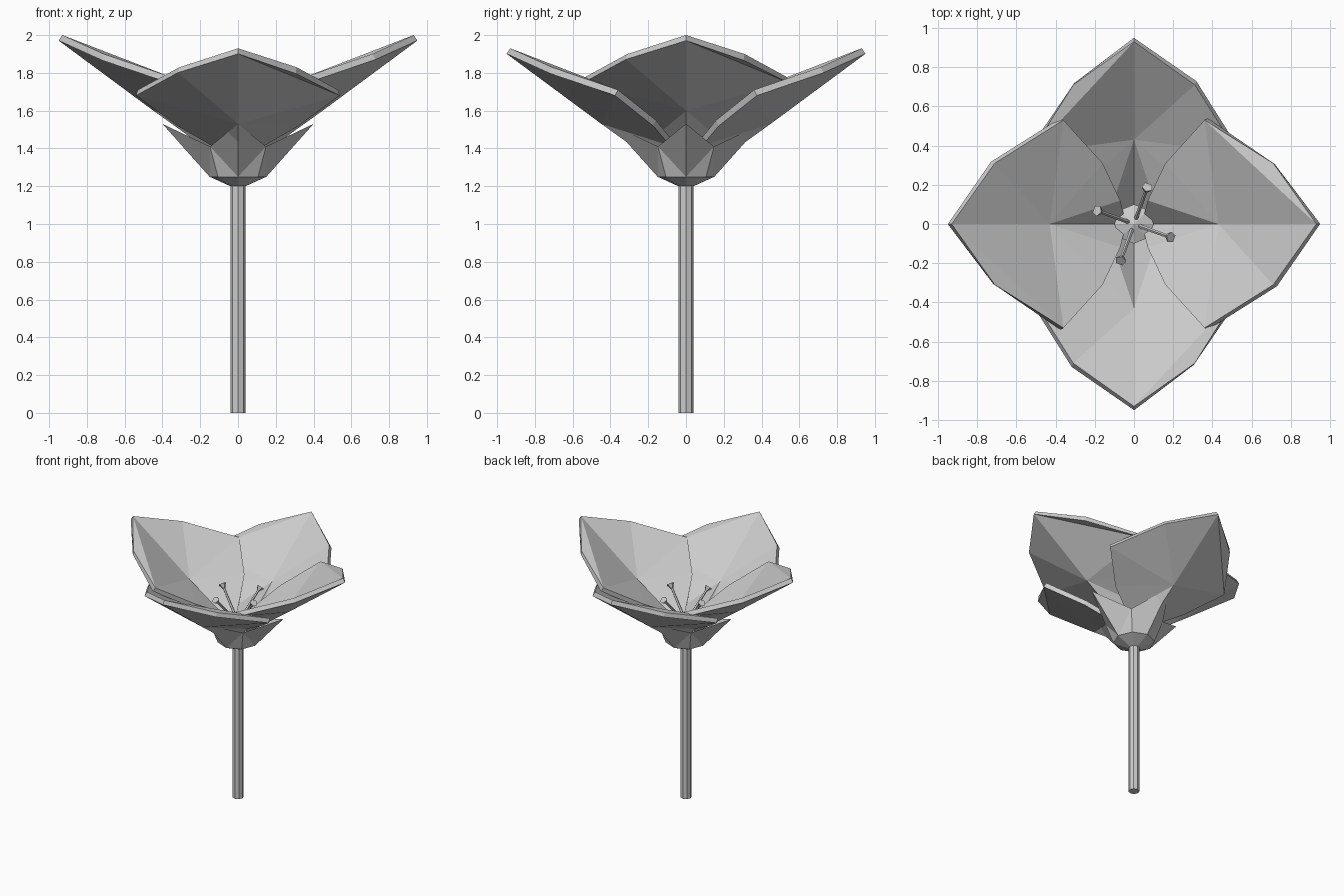
import bpy
import bmesh
from math import cos, sin, pi, radians
from mathutils import Vector, Matrix

cube = bpy.data.objects.get("Cube")
if cube:
    bpy.data.objects.remove(cube, do_unlink=True)

grey = bpy.data.materials.new("pale_grey")
grey.use_nodes = True
COLOUR = (0.6, 0.6, 0.6, 1)
grey.diffuse_color = COLOUR
grey.node_tree.nodes["Principled BSDF"].inputs["Base Color"].default_value = COLOUR


def add_object(name, bm):
    mesh = bpy.data.meshes.new(name)
    bm.to_mesh(mesh)
    bm.free()
    mesh.materials.append(grey)
    obj = bpy.data.objects.new(name, mesh)
    bpy.context.collection.objects.link(obj)
    return obj


def from_faces(name, points, faces):
    bm = bmesh.new()
    verts = [bm.verts.new(p) for p in points]
    for face in faces:
        bm.faces.new([verts[i] for i in face])
    return add_object(name, bm)


def add_rod(bm, start, end, r1, r2, sides):
    axis = end - start
    turn = axis.to_track_quat('Z', 'Y').to_matrix().to_4x4()
    bmesh.ops.create_cone(bm, cap_ends=True, segments=sides, radius1=r1, radius2=r2,
                          depth=axis.length,
                          matrix=Matrix.Translation((start + end) / 2) @ turn)


def polar(radius, angle, z):
    return Vector((radius * cos(angle), radius * sin(angle), z))


# Stem
bm = bmesh.new()
add_rod(bm, Vector((0, 0, 0)), Vector((0, 0, 1.21)), 0.04, 0.04, 8)
add_object("stem", bm)

# Calyx: a shallow cup with four pointed sepals
points = [polar(0.04, k * pi / 4, 1.2) for k in range(8)]
points += [polar(0.15, k * pi / 4, 1.25) for k in range(8)]
points += [polar(0.4, k * pi / 4, 1.53) if k % 2 == 0 else polar(0.21, k * pi / 4, 1.41)
           for k in range(8)]
faces = [list(range(7, -1, -1))]
for k in range(8):
    n = (k + 1) % 8
    faces.append((k, n, 8 + n, 8 + k))
    if k % 2 == 0:
        faces += [(8 + k, 8 + n, 16 + n), (8 + k, 16 + n, 16 + k)]
    else:
        faces += [(8 + k, 8 + n, 16 + k), (8 + n, 16 + n, 16 + k)]
from_faces("calyx", points, faces)

# Petals: folded along the middle, the side pair sits above the front and back pair
base, crease, tip = (0.04, 0, 1.28), (0.43, 0, 1.56), (0.93, 0, 1.93)
edge = [(0.07, 0.12, 1.44), (0.16, 0.31, 1.55), (0.36, 0.53, 1.71), (0.71, 0.31, 1.83)]
petal_points = [base, crease, tip] + edge + [(u, -v, z) for u, v, z in edge]
petal_faces = [(0, 1, 3), (1, 4, 3), (1, 5, 4), (1, 2, 5), (2, 6, 5),
               (0, 7, 1), (1, 7, 8), (1, 8, 9), (1, 9, 10), (1, 10, 2)]
for k, side in enumerate(("left", "back", "right", "front")):
    petal = from_faces(side + "_petal", petal_points, petal_faces)
    petal.rotation_euler.z = k * pi / 2
    petal.location.z = 0.07 if k % 2 == 0 else 0
    solid = petal.modifiers.new("thickness", 'SOLIDIFY')
    solid.thickness = 0.035
    solid.offset = -1

# Low dome at the heart of the flower
bm = bmesh.new()
add_rod(bm, Vector((0, 0, 1.34)), Vector((0, 0, 1.41)), 0.1, 0.1, 8)
add_rod(bm, Vector((0, 0, 1.41)), Vector((0, 0, 1.45)), 0.1, 0.0, 8)
add_object("flower_heart", bm)

# Stamens: thin filaments with flared ends
for k in range(4):
    angle = radians(-20) + k * pi / 2
    start, end = polar(0.02, angle, 1.42), polar(0.2, angle, 1.63)
    neck = start.lerp(end, 0.87)
    bm = bmesh.new()
    add_rod(bm, start, neck, 0.011, 0.009, 5)
    add_rod(bm, neck, end, 0.01, 0.03, 5)
    add_object("stamen_%d" % (k + 1), bm)
